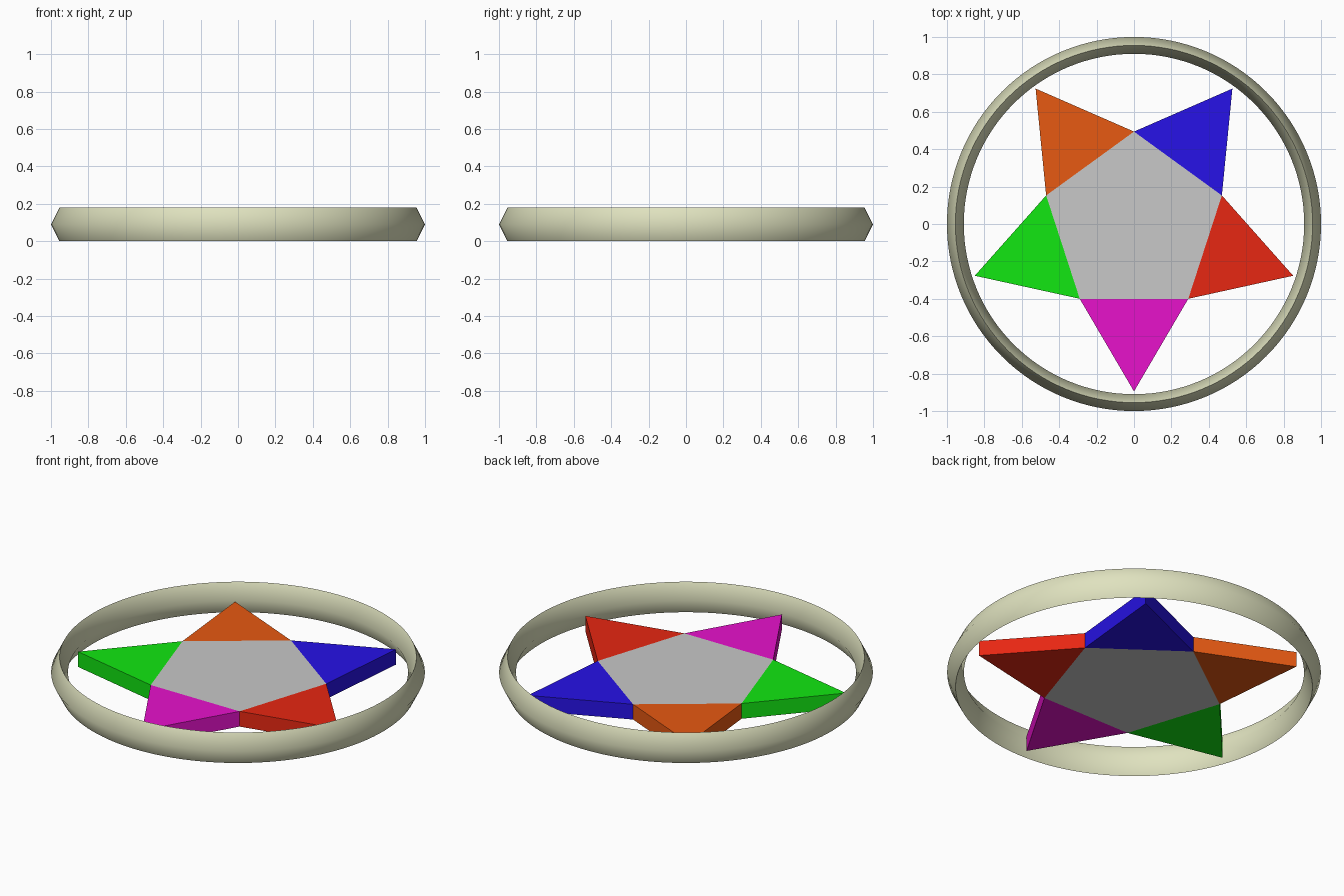
import bpy, bmesh, math
from mathutils import Vector

if "Cube" in bpy.data.objects:
    bpy.data.objects.remove(bpy.data.objects["Cube"])

HEIGHT = 0.09      # thickness of the star plates
R_IN, R_TIP = 0.494, 0.895


def material(name, rgb):
    m = bpy.data.materials.new(name)
    m.diffuse_color = (*rgb, 1)
    m.use_nodes = True
    m.node_tree.nodes["Principled BSDF"].inputs["Base Color"].default_value = m.diffuse_color
    return m


def make_object(name, bm, mat):
    bmesh.ops.recalc_face_normals(bm, faces=bm.faces)
    me = bpy.data.meshes.new(name)
    bm.to_mesh(me)
    bm.free()
    me.materials.append(mat)
    ob = bpy.data.objects.new(name, me)
    bpy.context.collection.objects.link(ob)
    return ob


def polar(r, deg):
    a = math.radians(deg)
    return Vector((r * math.cos(a), r * math.sin(a), 0))


def prism(name, points, mat):
    bm = bmesh.new()
    face = bm.faces.new([bm.verts.new(p) for p in points])
    ext = bmesh.ops.extrude_face_region(bm, geom=[face], use_keep_orig=True)
    top = [g for g in ext["geom"] if isinstance(g, bmesh.types.BMVert)]
    bmesh.ops.translate(bm, verts=top, vec=(0, 0, HEIGHT))
    return make_object(name, bm, mat)


# Outer ring: diamond cross-section swept round the z axis
SEGS = 128
profile = [(1.0, 0.09), (0.955, 0.18), (0.91, 0.09), (0.955, 0.0)]
bm = bmesh.new()
loops = []
for i in range(SEGS):
    a = 360 * i / SEGS
    loops.append([bm.verts.new(polar(r, a) + Vector((0, 0, z))) for r, z in profile])
for i in range(SEGS):
    p, q = loops[i], loops[(i + 1) % SEGS]
    for j in range(4):
        k = (j + 1) % 4
        bm.faces.new((p[j], q[j], q[k], p[k]))
ring = make_object("outer_ring", bm, material("cream", (0.74, 0.76, 0.52)))
bpy.context.view_layer.objects.active = ring
ring.select_set(True)
bpy.ops.object.shade_smooth_by_angle(angle=math.radians(60))

# Central pentagon
prism("centre_pentagon", [polar(R_IN, 90 + 72 * i) for i in range(5)],
      material("grey", (0.58, 0.58, 0.58)))

# Five coloured star points, counter-clockwise from the front
points = [
    ("magenta", (0.8, 0.006, 0.6)),
    ("red", (0.8, 0.02, 0.006)),
    ("blue", (0.02, 0.006, 0.8)),
    ("orange", (0.8, 0.1, 0.006)),
    ("green", (0.006, 0.8, 0.006)),
]
for i, (colour, rgb) in enumerate(points):
    a = -90 + 72 * i
    prism(f"{colour}_star_point",
          [polar(R_IN, a - 36), polar(R_TIP, a), polar(R_IN, a + 36)],
          material(colour, rgb))
